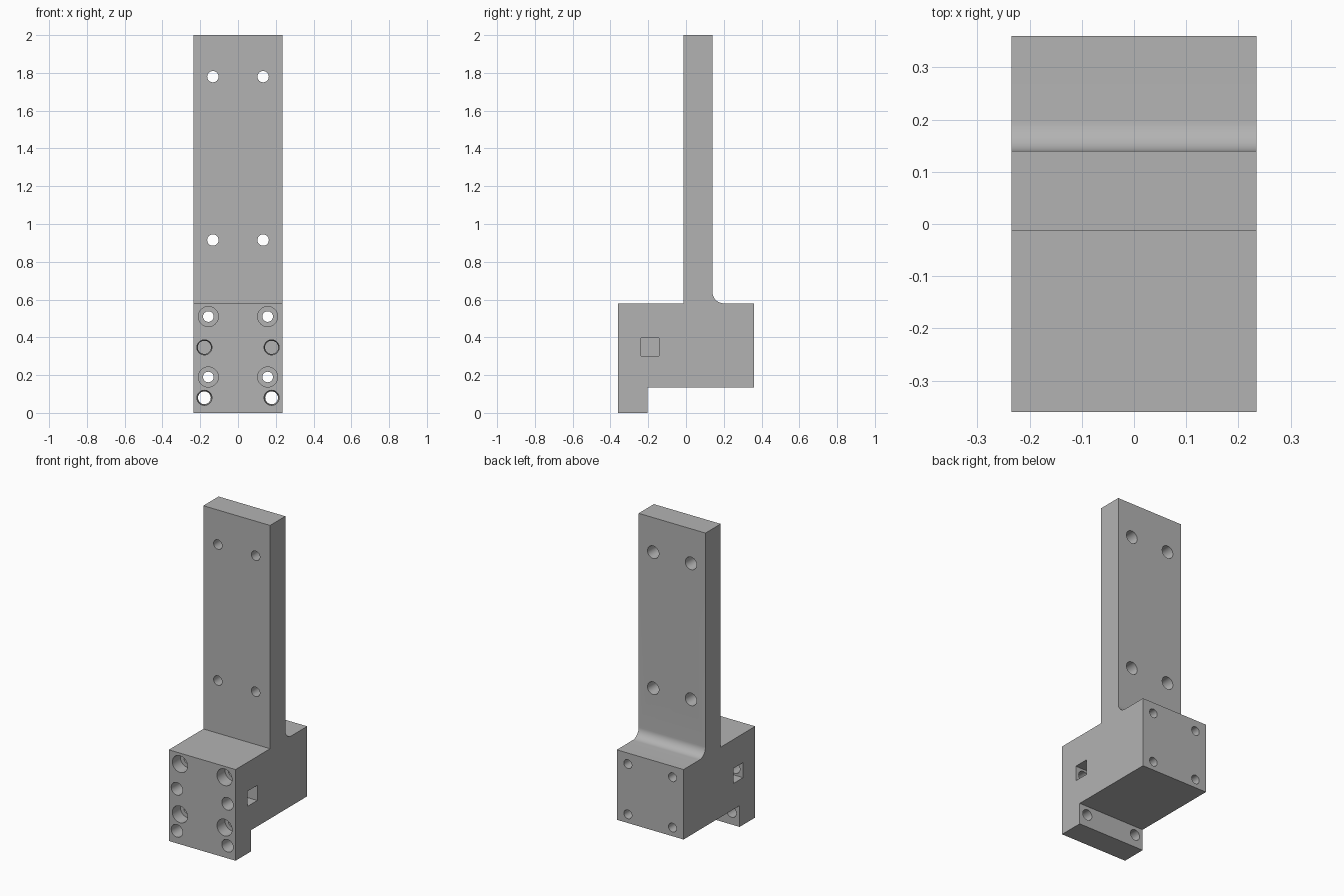
import bpy, bmesh, math

cube = bpy.data.objects.get("Cube")
if cube:
    bpy.data.objects.remove(cube, do_unlink=True)

grey = bpy.data.materials.new("plain_grey")
grey.use_nodes = True
grey.diffuse_color = (0.45, 0.45, 0.45, 1)
grey.node_tree.nodes["Principled BSDF"].inputs["Base Color"].default_value = (0.45, 0.45, 0.45, 1)

HALF_W = 0.235
FRONT, BACK = -0.36, 0.36
PLATE_F, PLATE_B = -0.013, 0.14
LIP_B = -0.203
SHOULDER, STEP, TOP = 0.58, 0.135, 2.0
FILLET = 0.06


def loft(name, rings):
    """Closed solid through rings of equal point count."""
    bm = bmesh.new()
    loops = [[bm.verts.new(p) for p in ring] for ring in rings]
    n = len(loops[0])
    for a, b in zip(loops, loops[1:]):
        for i in range(n):
            j = (i + 1) % n
            bm.faces.new((a[i], a[j], b[j], b[i]))
    bm.faces.new(loops[0])
    bm.faces.new(loops[-1])
    bmesh.ops.recalc_face_normals(bm, faces=bm.faces[:])
    mesh = bpy.data.meshes.new(name)
    bm.to_mesh(mesh)
    bm.free()
    mesh.materials.append(grey)
    obj = bpy.data.objects.new(name, mesh)
    bpy.context.collection.objects.link(obj)
    return obj


def bore(x, z, stations, segments=32):
    """Round cutter along y, through (y, radius) stations."""
    angles = [2 * math.pi * i / segments for i in range(segments)]
    return loft("bore_cutter", [[(x + r * math.cos(a), y, z + r * math.sin(a)) for a in angles]
                                for y, r in stations])


# Bracket body: side profile with a filleted rear corner
profile = [(FRONT, 0), (LIP_B, 0), (LIP_B, STEP), (BACK, STEP), (BACK, SHOULDER)]
for i in range(13):
    a = math.radians(270 - 90 * i / 12)
    profile.append((PLATE_B + FILLET + FILLET * math.cos(a),
                    SHOULDER + FILLET + FILLET * math.sin(a)))
profile += [(PLATE_B, TOP), (PLATE_F, TOP), (PLATE_F, SHOULDER), (FRONT, SHOULDER)]
body = loft("mounting_bracket", [[(x, y, z) for y, z in profile] for x in (-HALF_W, HALF_W)])

cutters = []
for side in (-1, 1):
    # Tapered plate holes, wider at the back
    for z in (0.915, 1.78):
        cutters.append(bore(side * 0.133, z, [(PLATE_F - 0.02, 0.03), (PLATE_F, 0.03),
                                              (PLATE_B, 0.04), (PLATE_B + 0.02, 0.04)]))
    # Counterbored holes through the block
    for z in (0.19, 0.51):
        cutters.append(bore(side * 0.157, z, [(FRONT - 0.02, 0.053), (FRONT + 0.08, 0.053),
                                              (FRONT + 0.08, 0.028), (BACK + 0.02, 0.028)]))
    # Lip holes, and blind holes that meet the side pockets
    cutters.append(bore(side * 0.178, 0.08, [(FRONT - 0.02, 0.04), (FRONT, 0.04),
                                             (LIP_B + 0.02, 0.033)]))
    cutters.append(bore(side * 0.178, 0.347, [(FRONT - 0.02, 0.04), (FRONT, 0.04),
                                              (-0.19, 0.033)]))
    # Square side pockets
    square = [(-0.238, 0.3), (-0.142, 0.3), (-0.142, 0.396), (-0.238, 0.396)]
    cutters.append(loft("pocket_cutter", [[(side * x, y, z) for y, z in square]
                                          for x in (0.125, HALF_W + 0.02)]))

# Cut every opening, then discard the cutters
bpy.ops.object.select_all(action='DESELECT')
bpy.context.view_layer.objects.active = body
body.select_set(True)
for cutter in cutters:
    cutter.hide_render = True
    mod = body.modifiers.new("opening", 'BOOLEAN')
    mod.operation = 'DIFFERENCE'
    mod.solver = 'EXACT'
    mod.object = cutter
    bpy.ops.object.modifier_apply(modifier=mod.name)
    bpy.data.objects.remove(cutter, do_unlink=True)

bpy.ops.object.shade_smooth_by_angle(angle=math.radians(30))
